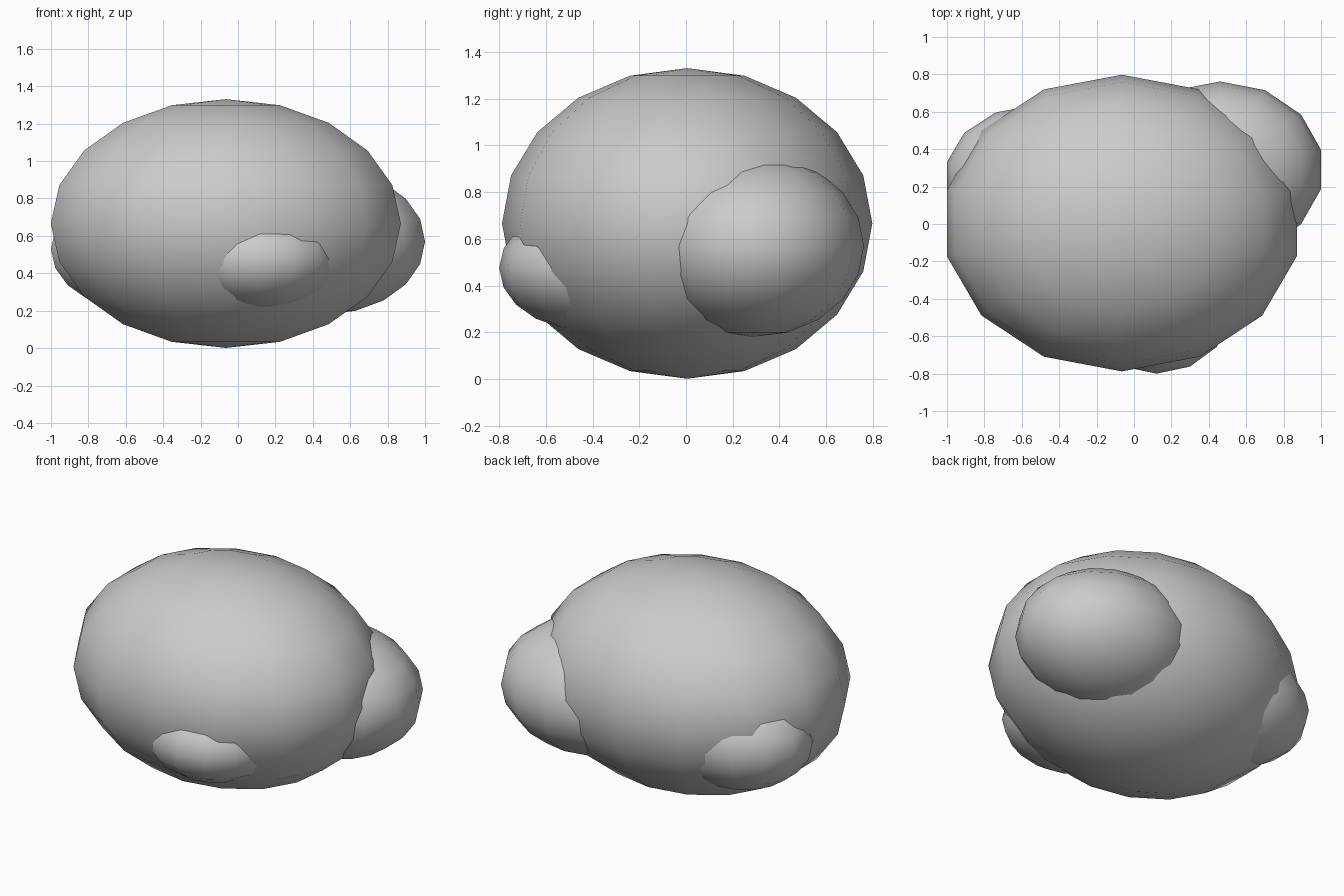
import bpy

if "Cube" in bpy.data.objects:
    bpy.data.objects.remove(bpy.data.objects["Cube"])


def blob(name, center, radii):
    """Squashed low-poly sphere with smooth shading."""
    bpy.ops.mesh.primitive_uv_sphere_add(segments=14, ring_count=10, radius=1, location=center)
    ob = bpy.context.object
    ob.name = name
    ob.scale = radii
    bpy.ops.object.transform_apply(location=False, rotation=False, scale=True)
    bpy.ops.object.shade_smooth()
    return ob


# Large central boulder
blob("main_boulder", (-0.065, 0.005, 0.666), (0.96, 0.793, 0.665))

# Smaller lumps sunk into its sides
blob("right_lump", (0.46, 0.292, 0.57), (0.554, 0.47, 0.39))
blob("front_lump", (0.12, -0.42, 0.475), (0.413, 0.38, 0.268))
blob("left_lump", (-0.53, 0.245, 0.53), (0.482, 0.39, 0.33))
